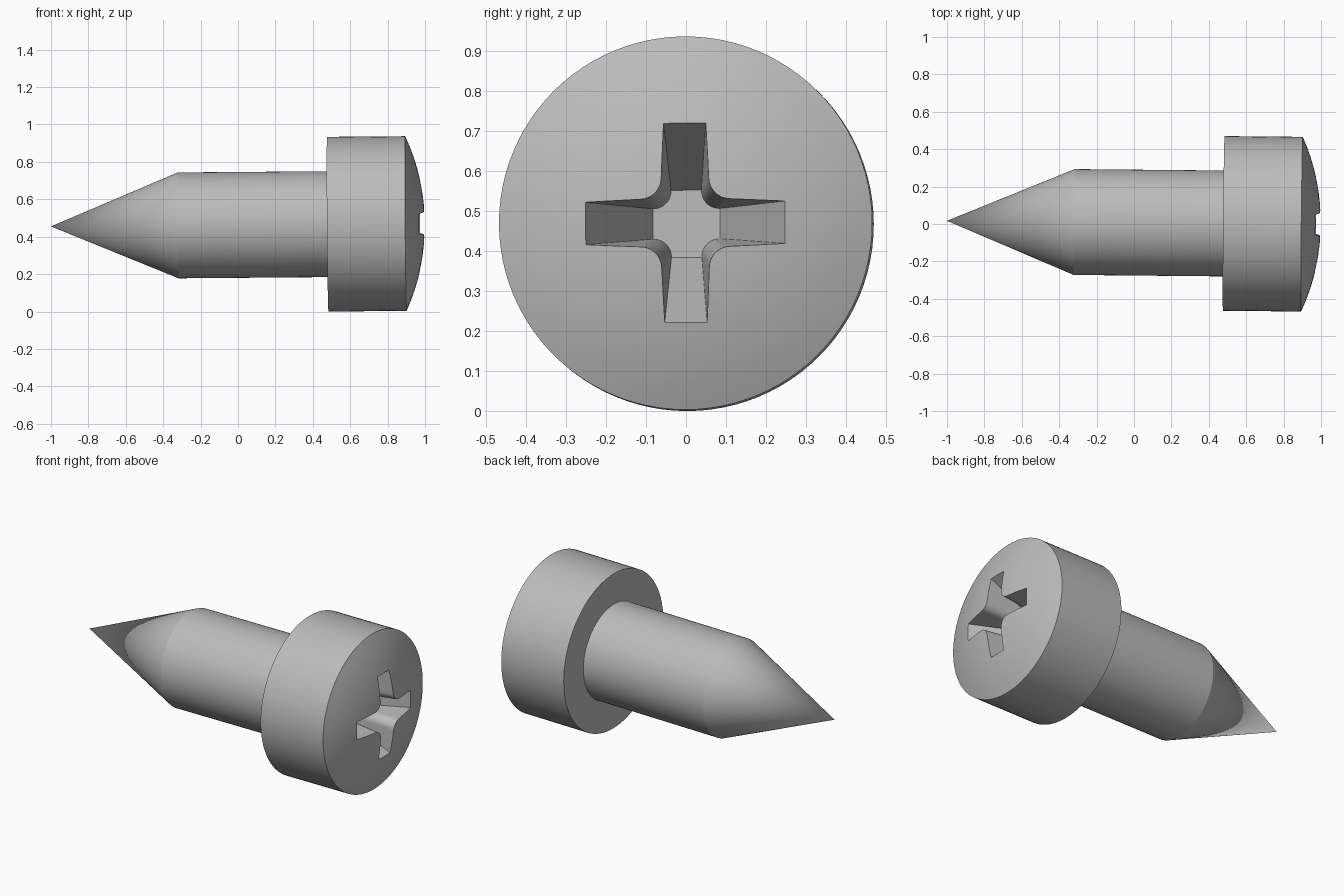
import bpy, bmesh, math
from mathutils import Matrix, Vector

if "Cube" in bpy.data.objects:
    bpy.data.objects.remove(bpy.data.objects["Cube"])

SEG = 96
HEAD_R, SHANK_R = 0.467, 0.283

steel = bpy.data.materials.new("grey_steel")
steel.diffuse_color = (0.5, 0.5, 0.5, 1)
steel.use_nodes = True
steel.node_tree.nodes["Principled BSDF"].inputs["Base Color"].default_value = steel.diffuse_color


def make_object(name, bm):
    bmesh.ops.recalc_face_normals(bm, faces=bm.faces[:])
    mesh = bpy.data.meshes.new(name)
    bm.to_mesh(mesh)
    bm.free()
    mesh.materials.append(steel)
    obj = bpy.data.objects.new(name, mesh)
    bpy.context.collection.objects.link(obj)
    return obj


# Screw body: profile (x, radius) from the tip to the domed head
rim_x, rise = 0.898, 0.102
dome_r = (HEAD_R ** 2 + rise ** 2) / (2 * rise)
dome_a = math.asin(HEAD_R / dome_r)
profile = [(-1, 0), (-0.32, SHANK_R), (0.48, SHANK_R), (0.48, HEAD_R)]
for i in range(9):
    a = dome_a * (1 - i / 8)
    profile.append((1 - dome_r * (1 - math.cos(a)), dome_r * math.sin(a)))

bm = bmesh.new()
rings = []
for x, r in profile:
    if r < 1e-6:
        rings.append([bm.verts.new((x, 0, 0))] * SEG)
    else:
        rings.append([bm.verts.new((x, r * math.cos(2 * math.pi * k / SEG),
                                    r * math.sin(2 * math.pi * k / SEG)))
                      for k in range(SEG)])
for a, b in zip(rings, rings[1:]):
    for k in range(SEG):
        n = (k + 1) % SEG
        bm.faces.new(list(dict.fromkeys((a[k], a[n], b[n], b[k]))))
screw = make_object("screw", bm)


# Tapered cross recess: arms with filleted inner corners
def cross_outline(end, end_w, centre, radius):
    quarter = [(end, -end_w), (end, end_w)]
    for i in range(8):
        a = math.radians(270 - 90 * i / 7)
        quarter.append((centre + radius * math.cos(a), centre + radius * math.sin(a)))
    points = []
    for q in range(4):
        rot = Matrix.Rotation(q * math.pi / 2 + 0.0065, 2)
        points += [rot @ Vector(p) for p in quarter]
    return points


low = cross_outline(0.084, 0.038, 0.082, 0.044)
surface = cross_outline(0.249, 0.053, 0.110, 0.052)
bm = bmesh.new()
floor_x, surface_x, out_x = 0.67, 0.97, 1.03
t = (out_x - floor_x) / (surface_x - floor_x)
bottom = [bm.verts.new((floor_x, p.x, p.y)) for p in low]
top = []
for p, s in zip(low, surface):
    q = p.lerp(s, t)
    top.append(bm.verts.new((out_x, q.x, q.y)))
count = len(low)
for i in range(count):
    j = (i + 1) % count
    bm.faces.new((bottom[i], bottom[j], top[j], top[i]))
bm.faces.new(bottom)
bm.faces.new(top)
cutter = make_object("recess_cutter", bm)

# Cut the recess, then remove the cutter
mod = screw.modifiers.new("recess", 'BOOLEAN')
mod.operation = 'DIFFERENCE'
mod.solver = 'EXACT'
mod.object = cutter
bpy.context.view_layer.objects.active = screw
screw.select_set(True)
cutter.select_set(False)
bpy.ops.object.modifier_apply(modifier=mod.name)
bpy.data.objects.remove(cutter)

# Lay the screw along x with its very slight tilt
d = Vector((1, -0.0095, 0.008)).normalized()
side = Vector((0, 0, 1)).cross(d).normalized()
up = d.cross(side)
basis = Matrix((d, side, up)).transposed().to_4x4()
tip = Vector((-1, 0.017, 0.457))
screw.data.transform(Matrix.Translation(tip) @ basis @ Matrix.Translation((1, 0, 0)))
lowest = min(v.co.z for v in screw.data.vertices)
screw.data.transform(Matrix.Translation((0, 0, -lowest)))

bpy.ops.object.shade_smooth_by_angle(angle=math.radians(20))
